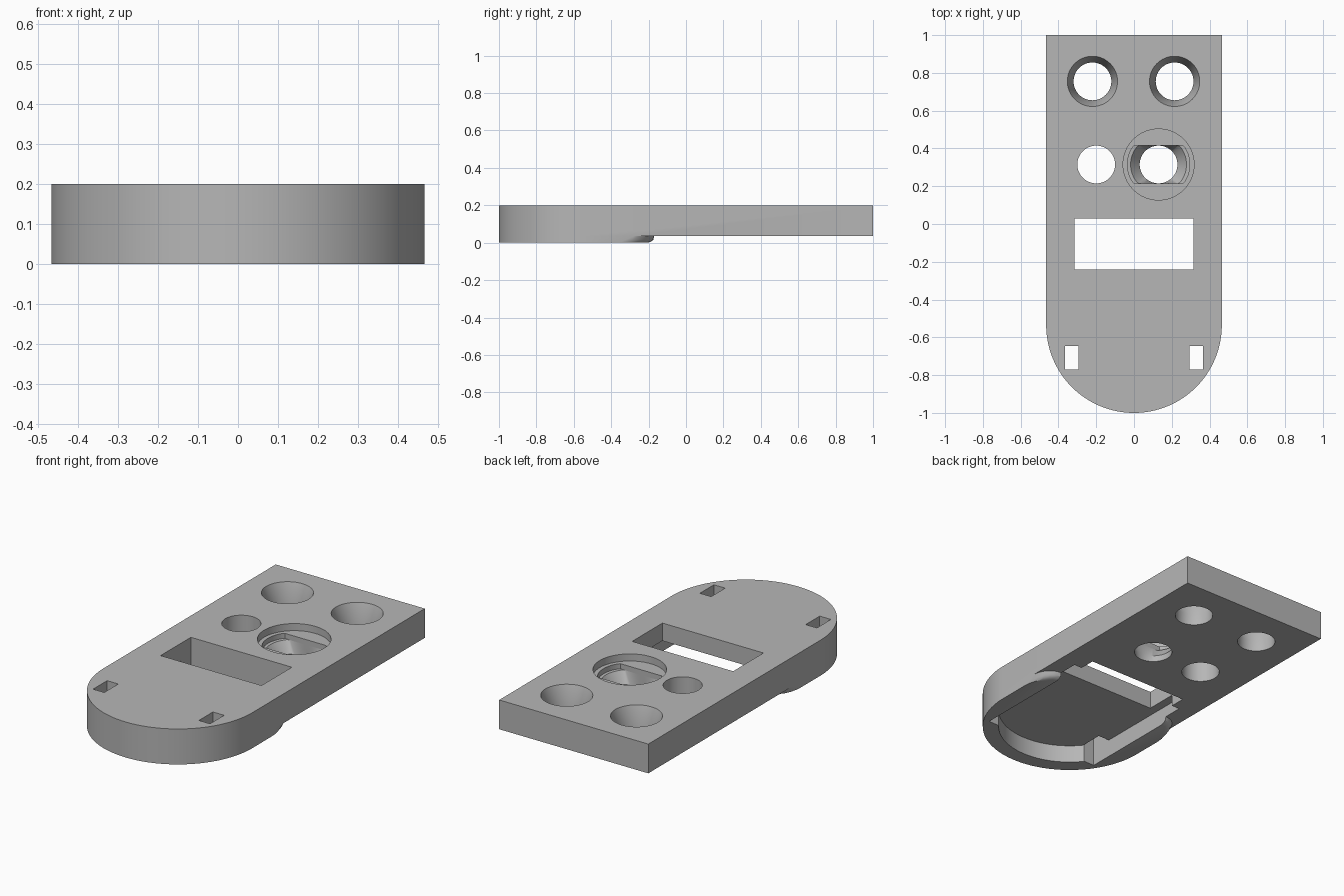
import bpy, bmesh
from math import cos, sin, pi, asin

cube = bpy.data.objects.get("Cube")
if cube:
    bpy.data.objects.remove(cube, do_unlink=True)

grey = bpy.data.materials.new("plain_grey")
grey.use_nodes = True
colour = (0.47, 0.47, 0.47, 1)
grey.diffuse_color = colour
grey.node_tree.nodes["Principled BSDF"].inputs["Base Color"].default_value = colour

HALF, ARC_Y, TOP, UNDER = 0.465, -0.535, 0.2, 0.035


def loft(name, rings):
    """Solid through stacked outlines, each a (z, points) pair."""
    bm = bmesh.new()
    layers = [[bm.verts.new((x, y, z)) for x, y in pts] for z, pts in rings]
    n = len(layers[0])
    for low, high in zip(layers, layers[1:]):
        for i in range(n):
            j = (i + 1) % n
            bm.faces.new((low[i], low[j], high[j], high[i]))
    bm.faces.new(layers[0][::-1])
    bm.faces.new(layers[-1])
    bmesh.ops.recalc_face_normals(bm, faces=bm.faces)
    mesh = bpy.data.meshes.new(name)
    bm.to_mesh(mesh)
    bm.free()
    mesh.materials.append(grey)
    obj = bpy.data.objects.new(name, mesh)
    bpy.context.collection.objects.link(obj)
    return obj


def arc(cx, cy, r, a0, a1, n):
    return [(cx + r * cos(a0 + (a1 - a0) * i / n),
             cy + r * sin(a0 + (a1 - a0) * i / n)) for i in range(n + 1)]


def box(name, x0, x1, y0, y1, z0, z1):
    pts = [(x0, y0), (x1, y0), (x1, y1), (x0, y1)]
    return loft(name, [(z0, pts), (z1, pts)])


def turned(name, cx, cy, profile, flat=None):
    """Round cutter from (z, radius) pairs, optionally flattened front and back."""
    rings = []
    for z, r in profile:
        pts = arc(cx, cy, r, 0, 2 * pi, 64)[:-1]
        if flat:
            pts = [(x, max(cy - flat, min(cy + flat, y))) for x, y in pts]
        rings.append((z, pts))
    return loft(name, rings)


def combine(body, tool, operation):
    tool.hide_render = True
    mod = body.modifiers.new(tool.name, 'BOOLEAN')
    mod.operation, mod.solver, mod.object = operation, 'EXACT', tool
    bpy.context.view_layer.objects.active = body
    bpy.ops.object.modifier_apply(modifier=mod.name)
    bpy.data.objects.remove(tool, do_unlink=True)


# Main plate with a rounded front end
front = arc(0, ARC_Y, HALF, pi, 2 * pi, 64)
outline = front + [(HALF, 1), (-HALF, 1)]
plate = loft("mounting_plate", [(UNDER, outline), (TOP, outline)])


# Lower lip whose back corners curve inwards and upwards
def lip_outline(side_back, end_back):
    corner = [(HALF - 0.1 * (1 - cos(t * pi / 12)),
               side_back + (end_back - side_back) * sin(t * pi / 12))
              for t in range(7)]
    return front + corner + [(-x, y) for x, y in corner[::-1]]


lip = loft("lower_lip", [(0, lip_outline(-0.36, -0.205)),
                         (0.006, lip_outline(-0.345, -0.186)),
                         (0.015, lip_outline(-0.325, -0.175)),
                         (UNDER, lip_outline(-0.28, -0.17))])
combine(plate, lip, 'UNION')

# Recess under the front, open towards the back of the lip
swing = asin(0.235 / 0.38)
nose = arc(0, ARC_Y, 0.38, pi + swing, 2 * pi - swing, 48)
recess = nose + [(0.365, -0.77), (0.365, -0.06), (-0.365, -0.06), (-0.365, -0.77)]
cutters = [loft("recess_cutter", [(-0.05, recess), (0.1, recess)])]

# Rectangular window and the two strap slots
cutters.append(box("window_cutter", -0.315, 0.315, -0.24, 0.03, -0.1, 0.3))
for side in (-1, 1):
    x0, x1 = sorted((side * 0.295, side * 0.365))
    cutters.append(box("slot_cutter", x0, x1, -0.77, -0.645, -0.1, 0.3))

# Pair of tapered holes at the back
for x in (-0.22, 0.215):
    cutters.append(turned("tapered_hole_cutter", x, 0.755,
                          [(-0.1, 0.1), (0.1, 0.1), (TOP, 0.133), (0.3, 0.133)]))

# Plain hole, and the stepped hole beside it
cutters.append(turned("plain_hole_cutter", -0.2, 0.315, [(-0.1, 0.1), (0.3, 0.1)]))
cutters.append(turned("wide_bore_cutter", 0.13, 0.315, [(0.16, 0.188), (0.3, 0.188)]))
cutters.append(turned("stepped_seat_cutter", 0.13, 0.315,
                      [(-0.1, 0.1), (0.07, 0.1), (0.13, 0.148),
                       (0.131, 0.165), (0.18, 0.165)], flat=0.1))

for cutter in cutters:
    combine(plate, cutter, 'DIFFERENCE')

# Smooth the curved walls, keep the edges sharp
bpy.ops.object.select_all(action='DESELECT')
plate.select_set(True)
bpy.context.view_layer.objects.active = plate
bpy.ops.object.shade_smooth_by_angle(angle=pi / 6)
